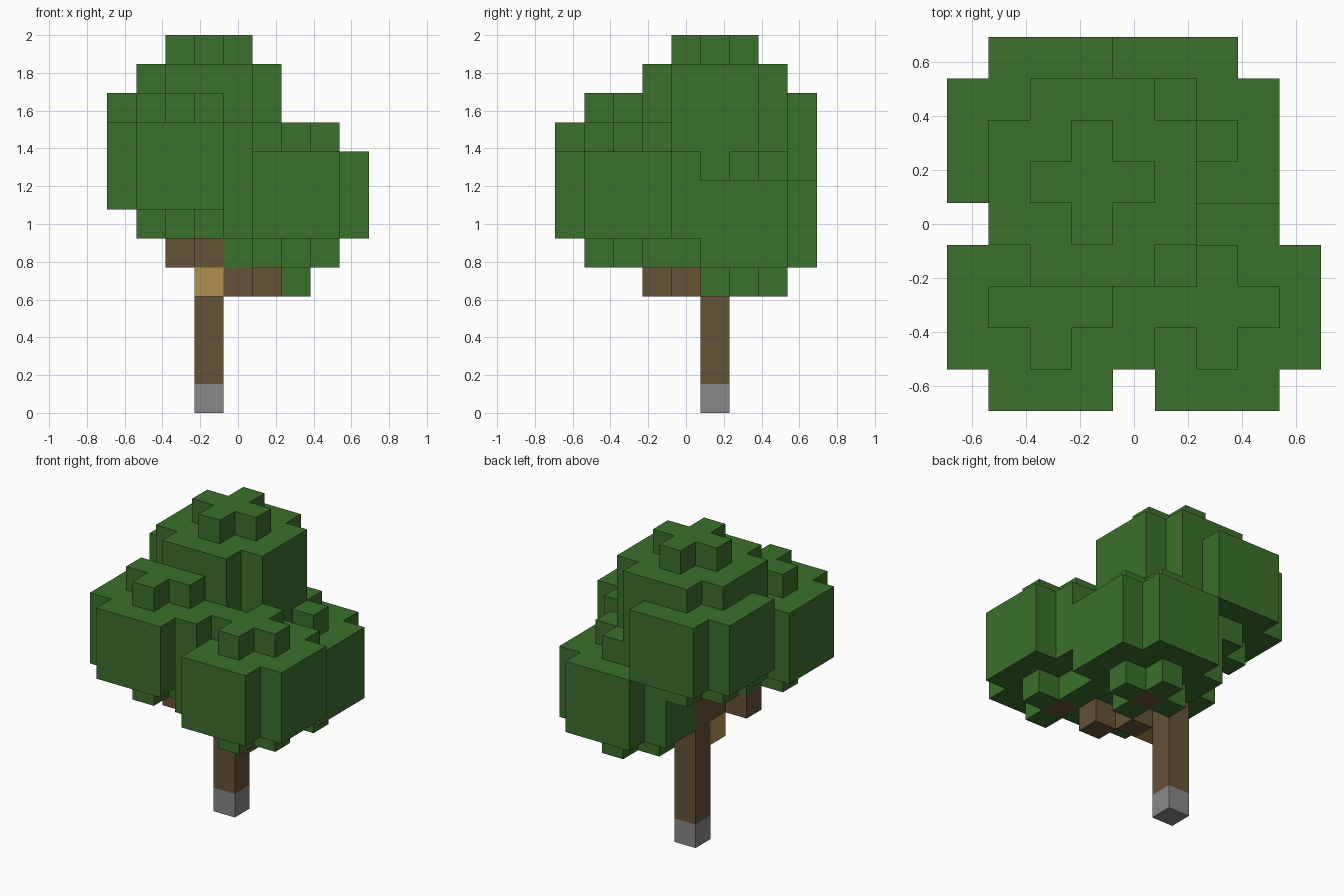
import bpy
import bmesh
import math
from mathutils import Vector

cube = bpy.data.objects.get("Cube")
if cube:
    bpy.data.objects.remove(cube, do_unlink=True)

UNIT = 2 / 13                             # size of one block
ORIGIN = Vector((-4.5, -4.5, 0)) * UNIT   # corner of the block grid


def material(name, rgb):
    mat = bpy.data.materials.new(name)
    mat.use_nodes = True
    color = (*rgb, 1)
    mat.diffuse_color = color
    bsdf = next(n for n in mat.node_tree.nodes if n.type == 'BSDF_PRINCIPLED')
    bsdf.inputs["Base Color"].default_value = color
    bsdf.inputs["Roughness"].default_value = 0.9
    return mat


leaf = material("leaf green", (0.045, 0.162, 0.026))
bark = material("bark brown", (0.133, 0.084, 0.037))
cut_wood = material("cut wood tan", (0.434, 0.283, 0.076))
stone = material("stone grey", (0.246, 0.246, 0.246))


def disc(x, y, z, radius):
    """Square layer of blocks with its four corners left out."""
    span = range(-radius, radius + 1)
    return {(x + i, y + j, z) for i in span for j in span
            if abs(i) + abs(j) < 2 * radius}


def clump(x, y, z):
    """Round leaf clump: cross, three wide layers, cross."""
    cells = disc(x, y, z - 2, 1) | disc(x, y, z + 2, 1)
    for layer in (z - 1, z, z + 1):
        cells |= disc(x, y, layer, 2)
    return cells


# Trunk and branches first, so that the leaves grow around the wood
parts = [
    ("trunk_base", stone, {(3, 5, 0)}),
    ("trunk", bark, {(3, 5, z) for z in range(1, 9)}),
    ("branch_stub", cut_wood, {(3, 4, 4)}),
    ("front_left_branch", bark, {(4, 4, 4), (5, 3, 4), (6, 2, 5), (6, 2, 6)}),
    ("front_right_branch", bark, {(3, 4, 5), (2, 3, 5), (2, 2, 6), (2, 2, 7)}),
    ("back_left_branch", bark, {(5, 6, 4), (5, 6, 5)}),
    ("back_right_branch", bark, {(2, 6, 7), (2, 6, 8)}),
    ("crown_leaves", leaf, clump(3, 5, 10)),
    ("front_left_leaves", leaf, clump(6, 2, 7)),
    ("front_right_leaves", leaf, clump(2, 2, 8)),
    ("back_left_leaves", leaf, clump(5, 6, 6)),
    ("back_right_leaves", leaf, clump(2, 6, 9)),
]
filled = set().union(*(cells for _, _, cells in parts))


def build(name, mat, cells):
    """Skin the open sides of the blocks and merge the flat areas."""
    bm = bmesh.new()
    corners = {}

    def vert(key):
        if key not in corners:
            corners[key] = bm.verts.new(ORIGIN + Vector(key) * UNIT)
        return corners[key]

    for cell in sorted(cells):
        for axis in range(3):
            u, v = (axis + 1) % 3, (axis + 2) % 3
            for side in (0, 1):
                near = list(cell)
                near[axis] += 2 * side - 1
                if tuple(near) in filled:
                    continue
                ring = []
                for a, b in ((0, 0), (1, 0), (1, 1), (0, 1)):
                    p = list(cell)
                    p[axis] += side
                    p[u] += a
                    p[v] += b
                    ring.append(vert(tuple(p)))
                bm.faces.new(ring if side else ring[::-1])
    if bm.faces:
        bmesh.ops.dissolve_limit(bm, angle_limit=math.radians(1),
                                 verts=bm.verts[:], edges=bm.edges[:])
        mesh = bpy.data.meshes.new(name)
        bm.to_mesh(mesh)
        mesh.materials.append(mat)
        obj = bpy.data.objects.new(name, mesh)
        bpy.context.scene.collection.objects.link(obj)
    bm.free()


# Each block belongs to the first part that claims it
taken = set()
for name, mat, cells in parts:
    build(name, mat, cells - taken)
    taken |= cells
